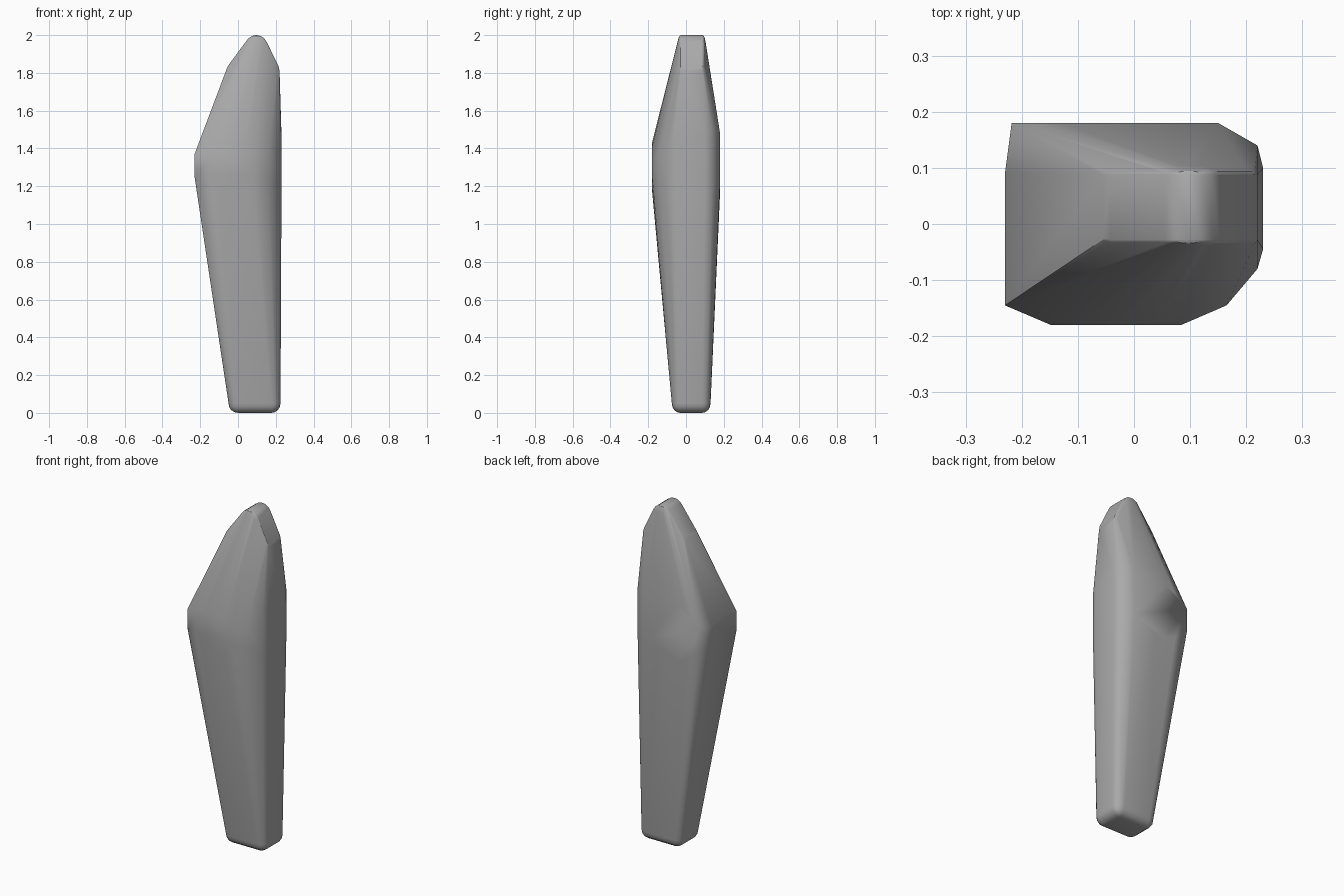
import bpy, bmesh
from math import cos, sin, pi, radians

cube = bpy.data.objects.get("Cube")
if cube:
    bpy.data.objects.remove(cube, do_unlink=True)

stone = bpy.data.materials.new("stone grey")
stone.use_nodes = True
colour = (0.4, 0.4, 0.4, 1)
stone.diffuse_color = colour
stone.node_tree.nodes["Principled BSDF"].inputs["Base Color"].default_value = colour

bm = bmesh.new()


def ball(x, y, z, rx, ry, rz, n=16):
    """Rounded corner: an ellipsoid whose outer part survives in the hull."""
    for i in range(n // 2 + 1):
        a = pi * i / (n // 2)
        for j in range(n if 0 < i < n // 2 else 1):
            b = 2 * pi * j / n
            bm.verts.new((x + rx * sin(a) * cos(b), y + ry * sin(a) * sin(b), z + rz * cos(a)))


def disc(x, y, z, rx, rz, n):
    """Flat facet facing front or back."""
    for i in range(n):
        a = 2 * pi * (i + 0.5) / n
        bm.verts.new((x + rx * cos(a), y, z + rz * sin(a)))


# Foot: rounded block
for x in (0.0, 0.175):
    for y in (-0.03, 0.085):
        ball(x, y, 0.05, 0.05, 0.045, 0.05)

# Tip and shoulders: thin rounded slab
for y in (-0.028, 0.088):
    ball(0.097, y, 1.94, 0.06, 0.017, 0.06)
    ball(0.0, y, 1.81, 0.06, 0.017, 0.06)
    ball(0.16, y, 1.81, 0.06, 0.017, 0.06)

# Front and back facets of the swollen middle
disc(-0.032, -0.18, 1.305, 0.122, 0.125, 10)
disc(-0.032, 0.18, 1.32, 0.185, 0.165, 16)

# Corners of the swollen middle
for p in ((-0.23, -0.145, 1.25), (-0.23, -0.145, 1.37),
          (-0.23, 0.09, 1.25), (-0.23, 0.09, 1.37),
          (-0.218, 0.18, 1.25), (-0.218, 0.18, 1.39),
          (0.165, -0.145, 1.24), (0.165, -0.145, 1.37),
          (0.22, -0.08, 1.2), (0.22, -0.08, 1.42),
          (0.23, -0.045, 1.15), (0.23, -0.045, 1.45),
          (0.23, 0.10, 1.15), (0.23, 0.10, 1.48),
          (0.22, 0.14, 1.2), (0.22, 0.14, 1.5),
          (0.15, 0.18, 1.22), (0.15, 0.18, 1.48)):
    bm.verts.new(p)

# Shrink-wrap everything into one faceted body
bmesh.ops.convex_hull(bm, input=bm.verts[:])
bmesh.ops.delete(bm, geom=[v for v in bm.verts if not v.link_faces], context='VERTS')
bmesh.ops.dissolve_limit(bm, angle_limit=radians(0.5), verts=bm.verts[:], edges=bm.edges[:])
bmesh.ops.recalc_face_normals(bm, faces=bm.faces[:])

mesh = bpy.data.meshes.new("standing_stone")
bm.to_mesh(mesh)
bm.free()
mesh.materials.append(stone)
stone_body = bpy.data.objects.new("standing_stone", mesh)
bpy.context.collection.objects.link(stone_body)

# Soft rounding with crisp facet edges
bpy.ops.object.select_all(action='DESELECT')
stone_body.select_set(True)
bpy.context.view_layer.objects.active = stone_body
bpy.ops.object.shade_smooth_by_angle(angle=radians(30))
